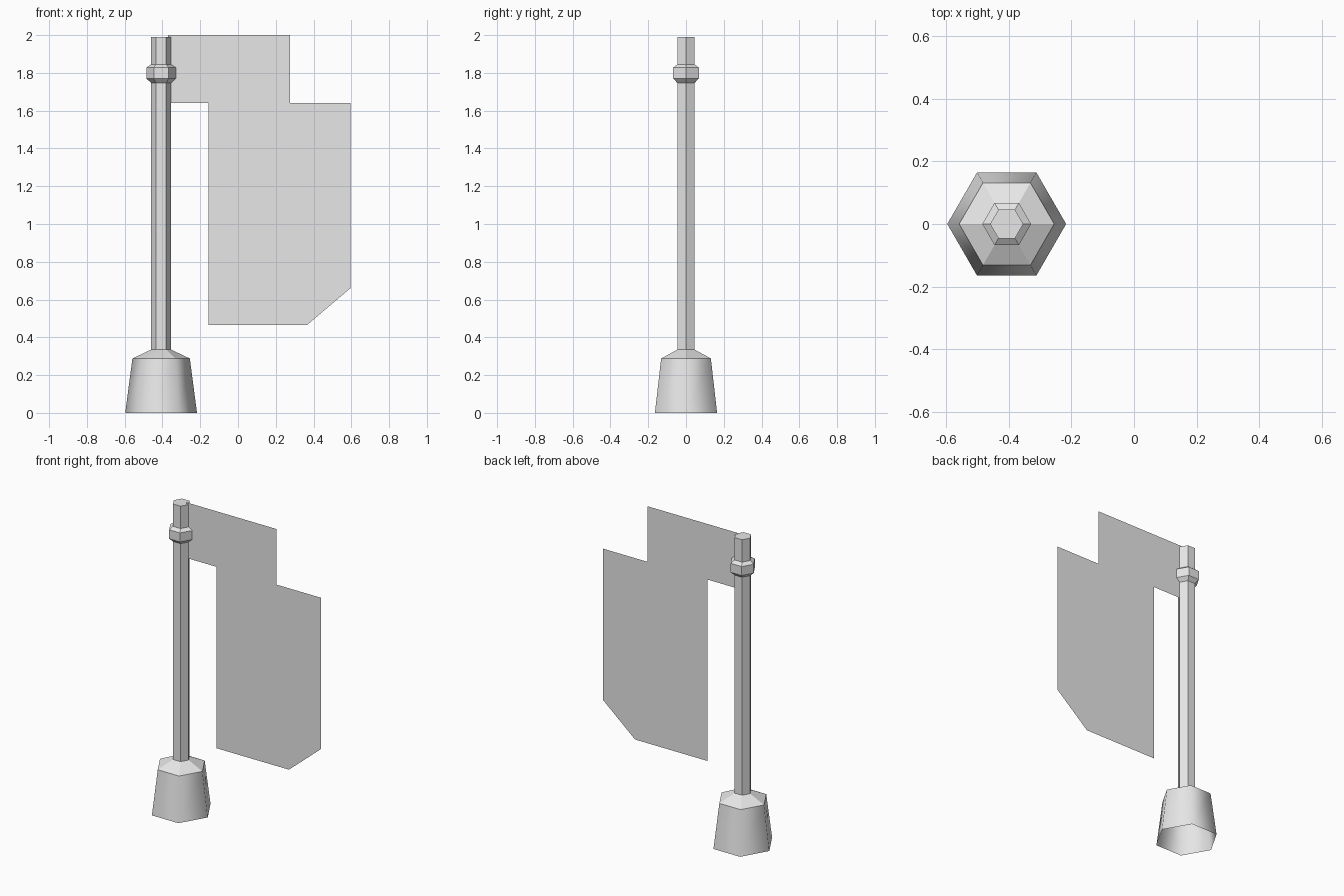
import bpy, bmesh, math

cube = bpy.data.objects.get("Cube")
if cube:
    bpy.data.objects.remove(cube, do_unlink=True)

POLE_X = -0.407
POLE_R = 0.053

grey = bpy.data.materials.new("light grey")
grey.use_nodes = True
grey.diffuse_color = (0.8, 0.8, 0.8, 1)
grey.node_tree.nodes["Principled BSDF"].inputs["Base Color"].default_value = (0.8, 0.8, 0.8, 1)


def finish(name, bm):
    mesh = bpy.data.meshes.new(name)
    bm.to_mesh(mesh)
    bm.free()
    mesh.materials.append(grey)
    obj = bpy.data.objects.new(name, mesh)
    bpy.context.collection.objects.link(obj)
    return obj


def hex_lathe(name, profile, cap_top=False, smooth_rows=()):
    """Six-sided turned part from (radius, height) pairs."""
    bm = bmesh.new()
    rings = []
    for r, z in profile:
        rings.append([bm.verts.new((POLE_X + r * math.cos(i * math.pi / 3),
                                    r * math.sin(i * math.pi / 3), z))
                      for i in range(6)])
    for row, (low, high) in enumerate(zip(rings, rings[1:])):
        for i in range(6):
            j = (i + 1) % 6
            face = bm.faces.new((low[i], low[j], high[j], high[i]))
            face.smooth = row in smooth_rows
    if cap_top:
        bm.faces.new(rings[-1])
    # Keep the rims between rows crisp
    for edge in bm.edges:
        if abs(edge.verts[0].co.z - edge.verts[1].co.z) < 1e-5:
            edge.smooth = False
    return finish(name, bm)


# Weighted foot, open underneath, with softly shaded sides
hex_lathe("base", [(0.19, 0), (0.152, 0.288), (POLE_R, 0.335)], smooth_rows=(0,))

# Upright and its collar
hex_lathe("pole", [(POLE_R, 0.335), (POLE_R, 1.99)], cap_top=True)
hex_lathe("collar", [(POLE_R, 1.747), (0.078, 1.77), (0.078, 1.828), (POLE_R, 1.845)])

# Flat banner sheet with a hanging arm and a clipped lower corner
outline = [(-0.37, 2.0), (-0.37, 1.64), (-0.155, 1.64), (-0.155, 0.465),
           (0.365, 0.465), (0.595, 0.66), (0.595, 1.64), (0.275, 1.64), (0.275, 2.0)]
bm = bmesh.new()
bm.faces.new([bm.verts.new((x, 0, z)) for x, z in outline])
finish("banner", bm)
